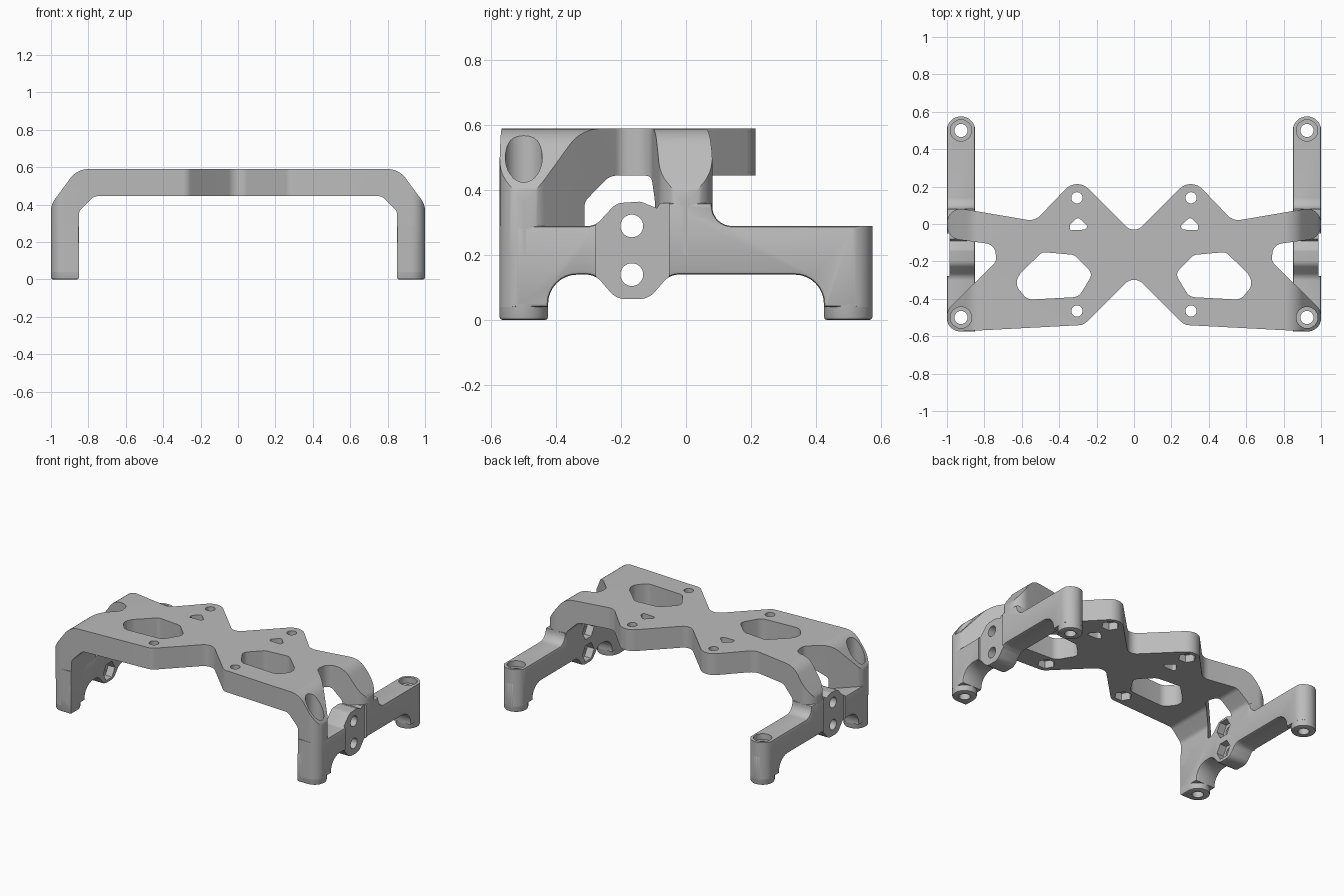
import bpy, bmesh, math
from mathutils import Vector

cube = bpy.data.objects.get("Cube")
if cube:
    bpy.data.objects.remove(cube, do_unlink=True)

grey = bpy.data.materials.new("plain grey")
grey.use_nodes = True
grey.diffuse_color = (0.5, 0.5, 0.5, 1)
grey.node_tree.nodes["Principled BSDF"].inputs["Base Color"].default_value = (0.5, 0.5, 0.5, 1)


def rounded(corners, steps=8):
    """Polygon from (u, v[, radius]) corners with tangent arcs."""
    out, n = [], len(corners)
    for i, c in enumerate(corners):
        p = Vector(c[:2])
        r = c[2] if len(c) > 2 else 0
        if r <= 0:
            out.append(p)
            continue
        a = (Vector(corners[i - 1][:2]) - p).normalized()
        b = (Vector(corners[(i + 1) % n][:2]) - p).normalized()
        half = a.angle(b) / 2
        t = r / math.tan(half)
        center = p + (a + b).normalized() * r / math.sin(half)
        s, e = p + a * t - center, p + b * t - center
        sweep = s.angle(e)
        for k in range(steps + 1):
            f = k / steps
            out.append(center + (s * math.sin((1 - f) * sweep) + e * math.sin(f * sweep)) / math.sin(sweep))
    return out


def circle(u, v, r, sides=32):
    return [(u + r * math.cos(math.tau * k / sides), v + r * math.sin(math.tau * k / sides))
            for k in range(sides)]


def mirrored(half):
    """Close a half outline by reflecting it across u = 0."""
    back = [(-c[0],) + tuple(c[1:]) for c in reversed(half) if abs(c[0]) > 1e-6]
    return list(half) + back


def prism(name, pts, axis, lo, hi, chamfer=0):
    place = {"X": lambda u, v, w: (w, u, v),
             "Y": lambda u, v, w: (u, w, v),
             "Z": lambda u, v, w: (u, v, w)}[axis]
    bm = bmesh.new()
    rings = [[bm.verts.new(place(p[0], p[1], w)) for p in pts] for w in (lo, hi)]
    caps = [bm.faces.new(ring) for ring in rings]
    n = len(pts)
    for i in range(n):
        j = (i + 1) % n
        bm.faces.new((rings[0][i], rings[0][j], rings[1][j], rings[1][i]))
    bmesh.ops.recalc_face_normals(bm, faces=bm.faces)
    if chamfer:
        edges = [e for f in caps for e in f.edges]
        bmesh.ops.bevel(bm, geom=edges, offset=chamfer, segments=2, profile=0.5, affect="EDGES")
    mesh = bpy.data.meshes.new(name)
    bm.to_mesh(mesh)
    bm.free()
    mesh.materials.append(grey)
    ob = bpy.data.objects.new(name, mesh)
    bpy.context.collection.objects.link(ob)
    return ob


def boolean(ob, cutter, operation="DIFFERENCE"):
    mod = ob.modifiers.new("cut", "BOOLEAN")
    mod.object, mod.operation, mod.solver = cutter, operation, "EXACT"
    bpy.context.view_layer.update()
    mesh = bpy.data.meshes.new_from_object(ob.evaluated_get(bpy.context.evaluated_depsgraph_get()))
    ob.modifiers.clear()
    ob.data = mesh
    bpy.data.objects.remove(cutter, do_unlink=True)


# Deck: bent arch section trimmed by the plan outline
arch = mirrored([(0, 0.59), (0.86, 0.59, 0.12), (1, 0.4, 0.1), (1, 0.2),
                 (0.85, 0.2), (0.85, 0.365, 0.04), (0.77, 0.445, 0.05), (0, 0.445)])
outline = mirrored([(0, -0.27, 0.07), (0.27, -0.54, 0.06), (1, -0.578, 0.07), (1, -0.46, 0.08),
                    (0.735, -0.2, 0.05), (0.745, -0.11, 0.06), (1, -0.075, 0.075),
                    (1, 0.095, 0.075), (0.53, 0.015, 0.08), (0.305, 0.25, 0.085),
                    (0, -0.055, 0.06)])
deck = prism("deck", rounded(arch), "Y", -0.7, 0.4)
boolean(deck, prism("outline", rounded(outline), "Z", 0.1, 0.7), "INTERSECT")

# Deck openings, bolt holes and hexagonal nut pockets
window = [(0.49, -0.15, 0.04), (0.32, -0.165, 0.05), (0.22, -0.265, 0.04),
          (0.295, -0.39, 0.06), (0.57, -0.405, 0.06), (0.64, -0.32, 0.06), (0.605, -0.26, 0.04)]
small_window = [(0.3, 0.037, 0.015), (0.247, -0.012, 0.01), (0.262, -0.03, 0.01),
                (0.343, -0.034, 0.01), (0.343, -0.005, 0.01)]
for s in (1, -1):
    for shape in (window, small_window):
        pts = [(s * p[0], p[1]) for p in rounded(shape, 5)]
        boolean(deck, prism("opening", pts, "Z", 0.3, 0.7))
    for y in (0.14, -0.465):
        boolean(deck, prism("bolt_hole", circle(s * 0.305, y, 0.03), "Z", 0.3, 0.7))
        boolean(deck, prism("nut_pocket", circle(s * 0.305, y, 0.055, 6), "Z", 0.4, 0.495))

# Side rails with boss, foot fillets and arm root
rail_profile = rounded([
    (-0.58, 0.04), (-0.425, 0.04), (-0.425, 0.14, 0.09), (-0.28, 0.14, 0.06),
    (-0.215, 0.065, 0.06), (-0.115, 0.065, 0.06), (-0.05, 0.14, 0.06), (0.425, 0.14, 0.09),
    (0.425, 0.04), (0.58, 0.04), (0.58, 0.29), (0.085, 0.29, 0.06), (0.08, 0.36),
    (-0.08, 0.36), (-0.09, 0.345), (-0.14, 0.365, 0.03), (-0.215, 0.36, 0.05),
    (-0.28, 0.29, 0.05), (-0.58, 0.29)])
rail_plan = rounded([(0.849, -0.575), (1.001, -0.575, 0.075), (1.001, 0.575, 0.0755),
                     (0.849, 0.575, 0.0755)])
front_plan = rounded([(0.85, -0.575), (1, -0.575, 0.0745), (1, -0.425, 0.0745), (0.85, -0.425, 0.0745)])
foot_x, front_y, rear_y, boss_y = 0.925, -0.5, 0.5, -0.167

for s, side in ((1, "left"), (-1, "right")):
    def flip(pts):
        return [(s * p[0], p[1]) for p in pts]

    rail = prism(side + "_rail", rail_profile, "X", s * 0.85, s, 0.01)
    boolean(rail, prism("plan", flip(rail_plan), "Z", -0.1, 0.6), "INTERSECT")
    boss_face = [(-0.278, -0.1), (-0.052, -0.1), (-0.052, 0.5), (-0.278, 0.5)]
    boolean(rail, prism("boss_face", boss_face, "X", s * 0.987, s * 1.1))
    for z in (0.29, 0.14):
        boolean(rail, prism("boss_hole", circle(boss_y, z, 0.035), "X", s * 0.8, s * 1.1))
        boolean(rail, prism("boss_pocket", circle(boss_y, z, 0.062, 6), "X", s * 0.8, s * 0.9))

    front_foot = prism(side + "_front_foot", flip(front_plan), "Z", 0, 0.2, 0.01)
    rear_foot = prism(side + "_rear_foot", flip(circle(foot_x, rear_y, 0.075, 40)), "Z", 0, 0.2, 0.01)

    # Screw holes with counterbores through feet, rail and deck corner
    for y, foot, parts in ((front_y, front_foot, (rail, deck)), (rear_y, rear_foot, (rail,))):
        for part in (foot,) + parts:
            boolean(part, prism("screw_hole", circle(s * foot_x, y, 0.035), "Z", -0.1, 0.8))
        for part in parts:
            boolean(part, prism("counterbore", circle(s * foot_x, y, 0.057), "Z", 0.25, 0.8))

# Smooth curved walls, keep sharp edges
bpy.ops.object.select_all(action="DESELECT")
for ob in bpy.context.collection.objects:
    if ob.type == "MESH" and ob.data.materials and ob.data.materials[0] == grey:
        ob.select_set(True)
        bpy.context.view_layer.objects.active = ob
bpy.ops.object.shade_smooth_by_angle(angle=math.radians(30))
